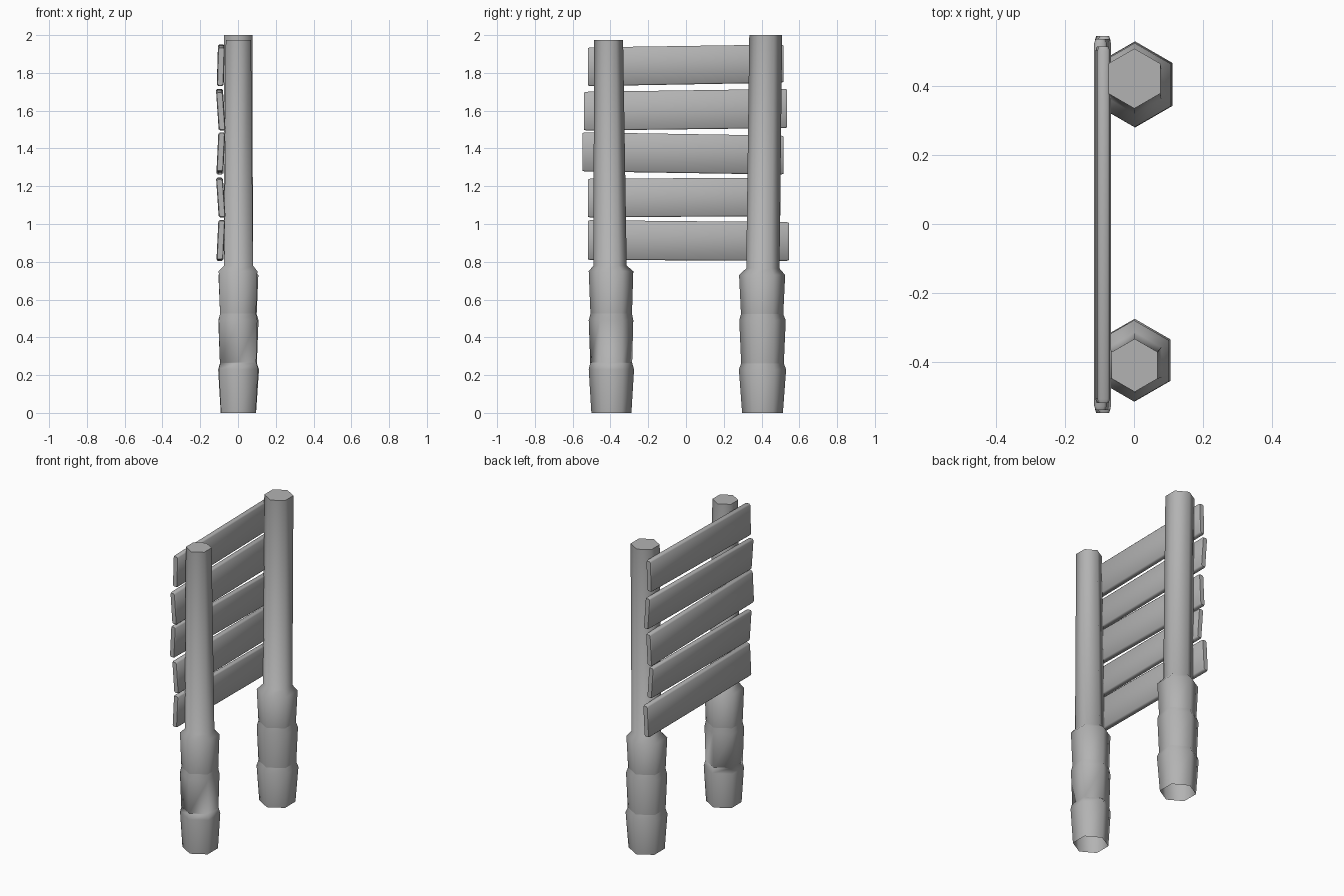
import bpy, bmesh, math

cube = bpy.data.objects.get("Cube")
if cube:
    bpy.data.objects.remove(cube, do_unlink=True)

grey = bpy.data.materials.new("plain grey")
grey.use_nodes = True
colour = (0.45, 0.45, 0.45, 1)
grey.diffuse_color = colour
grey.node_tree.nodes["Principled BSDF"].inputs["Base Color"].default_value = colour


def finish(name, bm, angle):
    bmesh.ops.recalc_face_normals(bm, faces=bm.faces)
    mesh = bpy.data.meshes.new(name)
    bm.to_mesh(mesh)
    bm.free()
    mesh.materials.append(grey)
    obj = bpy.data.objects.new(name, mesh)
    bpy.context.collection.objects.link(obj)
    bpy.ops.object.select_all(action='DESELECT')
    obj.select_set(True)
    bpy.context.view_layer.objects.active = obj
    bpy.ops.object.shade_smooth_by_angle(angle=math.radians(angle))


def bridge(bm, a, b):
    for i in range(len(a)):
        j = (i + 1) % len(a)
        bm.faces.new((a[i], a[j], b[j], b[i]))


def post(name, profile):
    """Hexagonal post, open below; profile rows are (radius, x, y, z)."""
    bm = bmesh.new()
    rings = []
    for r, x, y, z in profile:
        angles = [math.radians(30 + 60 * i) for i in range(6)]
        rings.append([bm.verts.new((x + r * math.cos(a), y + r * math.sin(a), z))
                      for a in angles])
    for a, b in zip(rings, rings[1:]):
        bridge(bm, a, b)
    bm.faces.new(rings[-1])
    finish(name, bm, 62)


def plank(name, front, back, lean):
    """Chamfered plank; each end is (y, bottom z, top z)."""
    bm = bmesh.new()
    x, t, c = -0.091, 0.018, 0.007
    rings = []
    for (y, z0, z1), inset in ((front, 0.004), (front, 0), (back, 0), (back, 0.004)):
        end = -1 if y < 0 else 1
        y += end * (0 if inset else -0.012)
        w, h, mid = t - inset, (z1 - z0) / 2 - inset, (z0 + z1) / 2
        outline = [(-w, -h + c), (-w + c, -h), (w - c, -h), (w, -h + c),
                   (w, h - c), (w - c, h), (-w + c, h), (-w, h - c)]
        rings.append([bm.verts.new((x + u + lean * v / (2 * h), y, mid + v))
                      for u, v in outline])
    for a, b in zip(rings, rings[1:]):
        bridge(bm, a, b)
    bm.faces.new(rings[0])
    bm.faces.new(rings[-1])
    finish(name, bm, 50)


# Posts with three flared sleeves at the foot
post("front_post", [
    (0.106, 0.002, -0.395, 0), (0.120, 0.002, -0.395, 0.23), (0.111, 0.002, -0.396, 0.265),
    (0.111, 0, -0.396, 0.266), (0.118, 0, -0.397, 0.49), (0.110, 0, -0.396, 0.525),
    (0.110, 0, -0.396, 0.526), (0.118, 0, -0.397, 0.75), (0.088, 0.003, -0.402, 0.78),
    (0.077, 0.002, -0.41, 1.975)])
post("back_post", [
    (0.108, 0.002, 0.405, 0), (0.125, 0.003, 0.405, 0.23), (0.113, 0.002, 0.405, 0.262),
    (0.113, 0.002, 0.405, 0.263), (0.123, 0.002, 0.405, 0.49), (0.112, 0.002, 0.403, 0.523),
    (0.112, 0.002, 0.403, 0.524), (0.122, 0.002, 0.403, 0.73), (0.088, 0.003, 0.407, 0.765),
    (0.087, 0.001, 0.422, 2)])

# Uneven planks across the outside of the posts
planks = [((-0.52, 0.81, 1.02), (0.545, 0.805, 1.01), 0.010),
          ((-0.52, 1.035, 1.24), (0.50, 1.042, 1.245), -0.014),
          ((-0.548, 1.278, 1.485), (0.515, 1.262, 1.468), 0.010),
          ((-0.54, 1.495, 1.70), (0.536, 1.508, 1.715), -0.014),
          ((-0.52, 1.73, 1.935), (0.515, 1.748, 1.95), 0.006)]
for i, (front, back, lean) in enumerate(planks):
    plank(f"plank_{i + 1}", front, back, lean)
